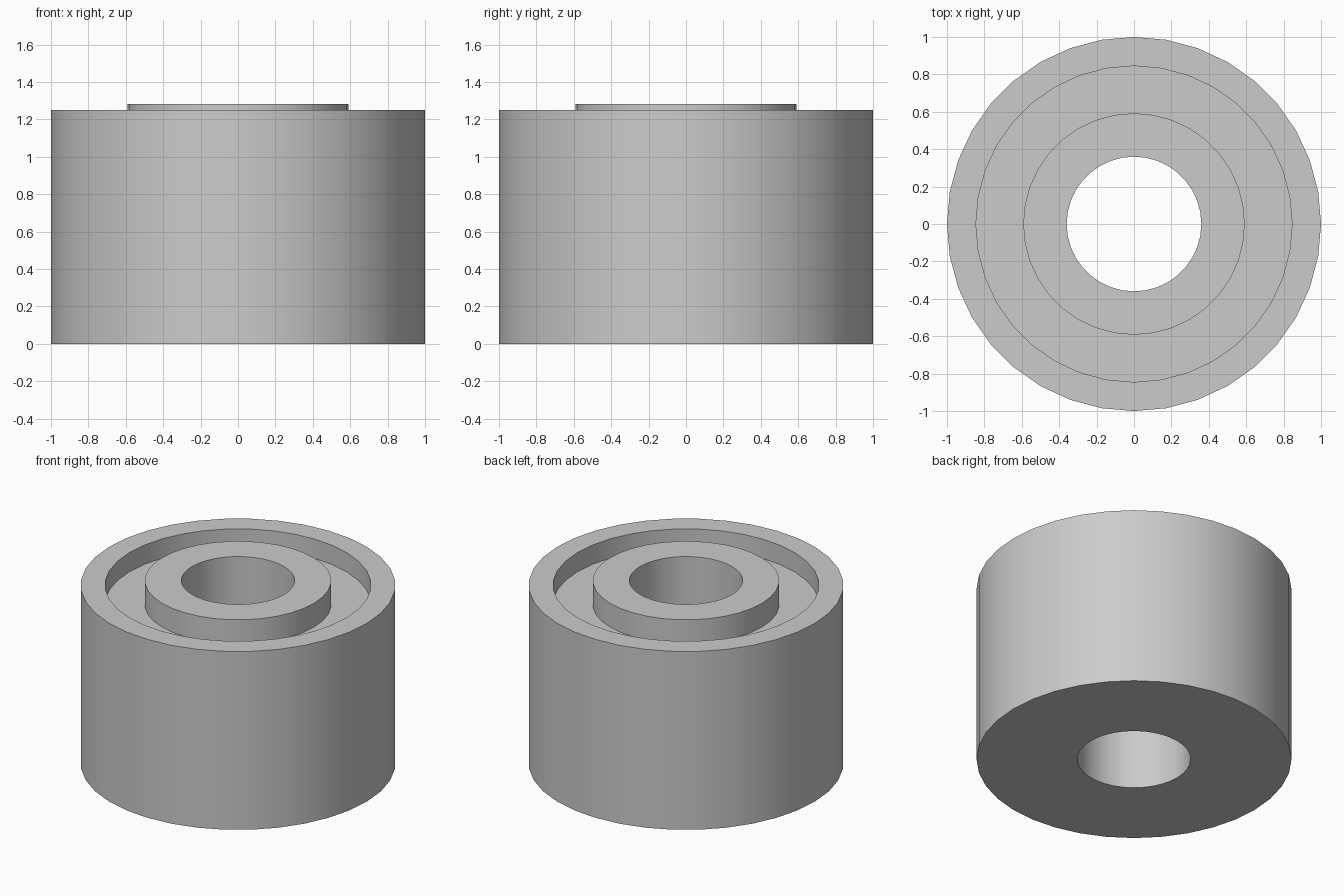
import bpy
import bmesh
import math

cube = bpy.data.objects.get("Cube")
if cube:
    bpy.data.objects.remove(cube, do_unlink=True)

SIDES = 36

# Plain grey for the whole part
grey = bpy.data.materials.new("light_grey")
grey.use_nodes = True
colour = (0.6, 0.6, 0.6, 1.0)
grey.diffuse_color = colour
grey.node_tree.nodes["Principled BSDF"].inputs["Base Color"].default_value = colour


def lathe(name, profile):
    """Revolve a closed (radius, height) profile around the z axis."""
    bm = bmesh.new()
    rings = []
    for i in range(SIDES):
        a = 2 * math.pi * i / SIDES
        rings.append([bm.verts.new((r * math.cos(a), r * math.sin(a), z))
                      for r, z in profile])
    for i, ring in enumerate(rings):
        after = rings[(i + 1) % SIDES]
        for j in range(len(profile)):
            k = (j + 1) % len(profile)
            bm.faces.new((ring[j], after[j], after[k], ring[k]))
    bmesh.ops.recalc_face_normals(bm, faces=bm.faces)
    mesh = bpy.data.meshes.new(name)
    bm.to_mesh(mesh)
    bm.free()
    mesh.materials.append(grey)
    obj = bpy.data.objects.new(name, mesh)
    bpy.context.collection.objects.link(obj)
    bpy.ops.object.select_all(action='DESELECT')
    obj.select_set(True)
    bpy.context.view_layer.objects.active = obj
    bpy.ops.object.shade_smooth_by_angle(angle=math.radians(30))
    return obj


# Bushing: bore, raised hub, ring groove, outer rim
bore, hub, groove, outer = 0.36, 0.592, 0.845, 1.0
floor_z, rim_z, hub_z = 1.115, 1.25, 1.282
lathe("bushing_body", [
    (bore, 0), (outer, 0), (outer, rim_z), (groove, rim_z),
    (groove, floor_z), (hub, floor_z), (hub, hub_z), (bore, hub_z),
])
